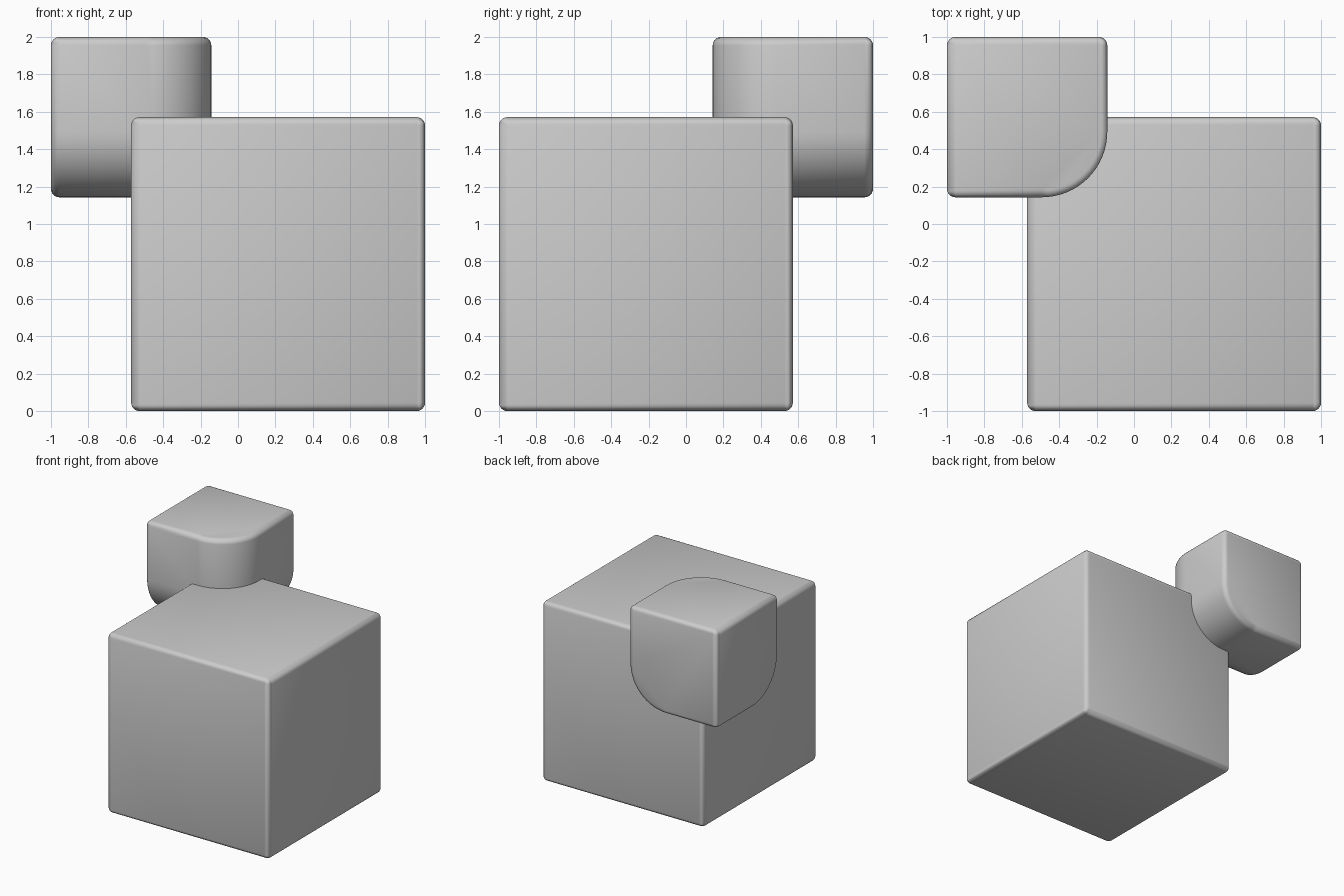
import bpy, bmesh
from mathutils import Vector

if "Cube" in bpy.data.objects:
    bpy.data.objects.remove(bpy.data.objects["Cube"])

BIG, SMALL = 11 / 7, 6 / 7   # edge lengths
EDGE_R = 0.045               # fine rounding on all outer edges
INNER_R = 0.35               # wide rounding toward the big cube


def block(name, low, size, inner_corner=None):
    bm = bmesh.new()
    bmesh.ops.create_cube(bm, size=size)
    bmesh.ops.translate(bm, verts=bm.verts, vec=Vector(low) + Vector((size / 2,) * 3))
    if inner_corner is not None:
        # widely round the three edges meeting at the inner corner
        corner = min(bm.verts, key=lambda v: (v.co - Vector(inner_corner)).length)
        bmesh.ops.bevel(bm, geom=list(corner.link_edges), offset=INNER_R,
                        offset_type='OFFSET', segments=16, profile=0.5, affect='EDGES')
    bmesh.ops.recalc_face_normals(bm, faces=bm.faces)
    mesh = bpy.data.meshes.new(name)
    bm.to_mesh(mesh)
    bm.free()
    obj = bpy.data.objects.new(name, mesh)
    bpy.context.collection.objects.link(obj)

    # fine edge rounding
    bev = obj.modifiers.new("edge_rounding", 'BEVEL')
    bev.width = EDGE_R
    bev.segments = 6
    bev.limit_method = 'ANGLE'
    bev.angle_limit = 0.7
    bev.harden_normals = True

    bpy.ops.object.select_all(action='DESELECT')
    obj.select_set(True)
    bpy.context.view_layer.objects.active = obj
    bpy.ops.object.modifier_apply(modifier=bev.name)
    bpy.ops.object.shade_smooth_by_angle()
    return obj


# main body
block("large_cube", (1 - BIG, -1, 0), BIG)

# cube set into the back-left upper corner
low = (-1, 1 - SMALL, 2 - SMALL)
block("corner_cube", low, SMALL, (-1 + SMALL, 1 - SMALL, 2 - SMALL))
